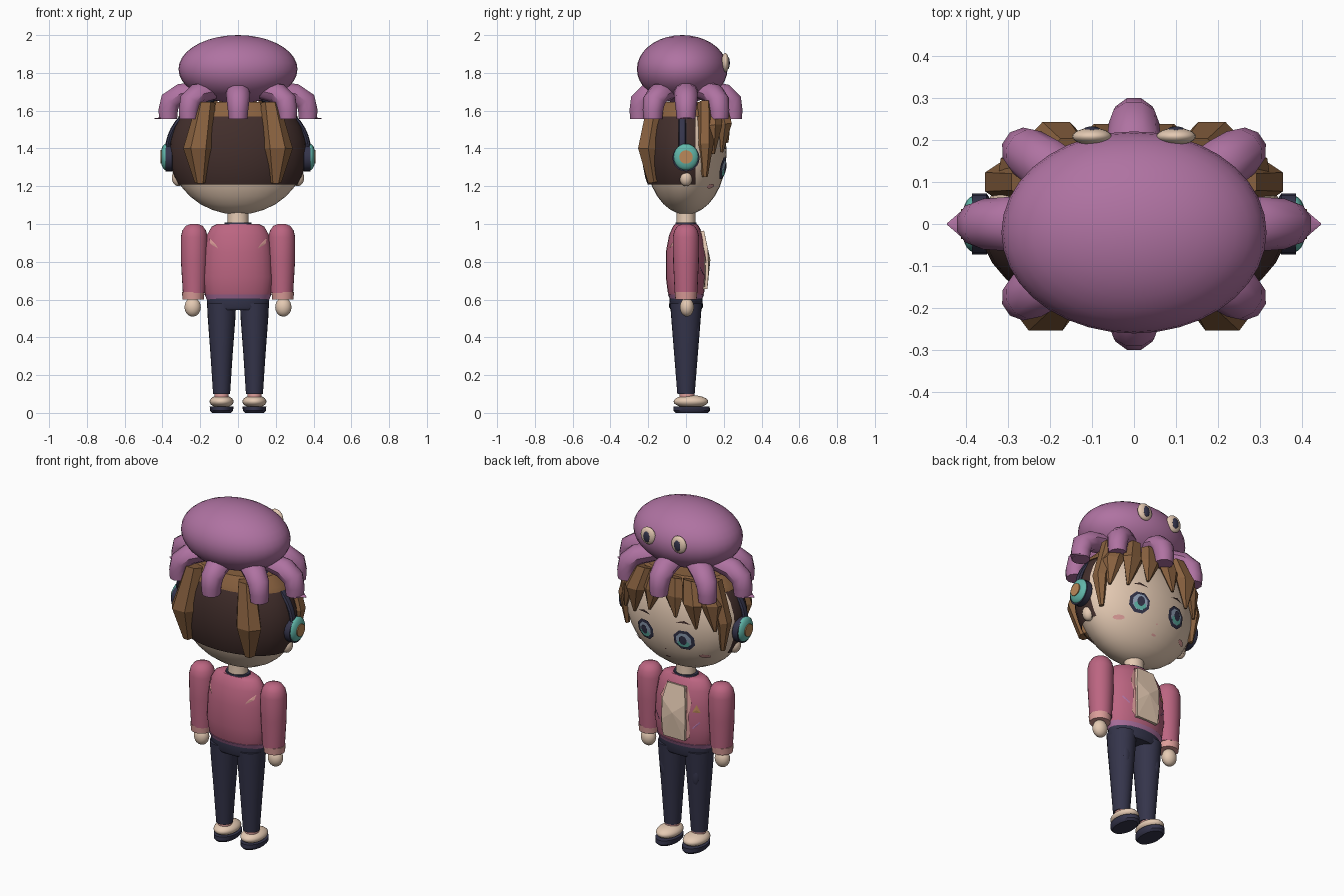
import bpy, bmesh, math
from mathutils import Vector

if "Cube" in bpy.data.objects:
    bpy.data.objects.remove(bpy.data.objects["Cube"], do_unlink=True)

X, Y, Z = Vector((1, 0, 0)), Vector((0, 1, 0)), Vector((0, 0, 1))


def material(name, r, g, b):
    m = bpy.data.materials.new(name)
    m.use_nodes = True
    m.diffuse_color = (r, g, b, 1)
    m.node_tree.nodes["Principled BSDF"].inputs["Base Color"].default_value = (r, g, b, 1)
    return m


skin = material("skin cream", .78, .59, .45)
lilac = material("lilac", .43, .17, .36)
brown = material("brown", .25, .12, .05)
dark = material("dark brown", .055, .028, .025)
navy = material("navy", .035, .035, .07)
teal = material("teal", .12, .47, .40)
orange = material("orange", .50, .25, .10)
rose = material("rose", .50, .13, .22)
pink = material("light pink", .72, .34, .32)
blue = material("grey blue", .30, .38, .50)


def finish(name, bm, mat, smooth=True):
    me = bpy.data.meshes.new(name)
    bm.to_mesh(me)
    bm.free()
    me.materials.append(mat)
    if smooth:
        me.shade_smooth()
        me.set_sharp_from_angle(angle=math.radians(40))
    ob = bpy.data.objects.new(name, me)
    bpy.context.collection.objects.link(ob)
    return ob


def ball(name, loc, size, mat, cuts=(), fill=False, seg=24):
    """Ellipsoid, optionally trimmed by (point, removed direction) planes."""
    bm = bmesh.new()
    bmesh.ops.create_uvsphere(bm, u_segments=seg, v_segments=seg // 2, radius=1)
    for v in bm.verts:
        v.co = Vector(loc) + Vector(a * b for a, b in zip(v.co, size))
    for co, no in cuts:
        geom = bm.verts[:] + bm.edges[:] + bm.faces[:]
        bmesh.ops.bisect_plane(bm, geom=geom, plane_co=co, plane_no=no, clear_outer=True)
    if fill:
        bmesh.ops.holes_fill(bm, edges=[e for e in bm.edges if e.is_boundary])
    return finish(name, bm, mat)


def tube(name, path, radii, mat, side=X, sides=16, smooth=True):
    """Loft of elliptical rings along a path; radii are (along side, across)."""
    bm = bmesh.new()
    path = [Vector(p) for p in path]
    rings = []
    for i, (p, (a, b)) in enumerate(zip(path, radii)):
        t = (path[min(i + 1, len(path) - 1)] - path[max(i - 1, 0)]).normalized()
        n = t.cross(side).normalized()
        angles = [math.tau * k / sides for k in range(sides)]
        rings.append([bm.verts.new(p + side * a * math.cos(u) + n * b * math.sin(u)) for u in angles])
    for r, q in zip(rings, rings[1:]):
        for k in range(sides):
            j = (k + 1) % sides
            bm.faces.new((r[k], r[j], q[j], q[k]))
    bm.faces.new(rings[0])
    bm.faces.new(rings[-1])
    bmesh.ops.recalc_face_normals(bm, faces=bm.faces[:])
    return finish(name, bm, mat, smooth)


def column(name, x, rows, mat, y=0):
    """Upright loft from rows of (height, x radius, y radius)."""
    return tube(name, [(x, y, r[0]) for r in rows], [r[1:] for r in rows], mat, sides=24)


def decal(name, pts, mat, surf, lift=.005, thick=0):
    """Thin plate with an (x, z) outline laid over a curved surface."""
    bm = bmesh.new()
    n = len(pts)
    cx, cz = sum(p[0] for p in pts) / n, sum(p[1] for p in pts) / n
    sign = 1 if surf(cx, cz) > 0 else -1
    place = lambda x, z: bm.verts.new((x, surf(x, z) + sign * lift, z))
    mid, rim = place(cx, cz), [place(*p) for p in pts]
    for i in range(n):
        bm.faces.new((mid, rim[i], rim[(i + 1) % n]))
    bm.normal_update()
    if sum(f.normal.y for f in bm.faces) * sign < 0:
        bmesh.ops.reverse_faces(bm, faces=bm.faces[:])
    ob = finish(name, bm, mat, False)
    if thick:
        mod = ob.modifiers.new("thickness", "SOLIDIFY")
        mod.thickness = thick
    return ob


def oval(x, z, a, b, n=12):
    return [(x + a * math.cos(math.tau * (k + .5) / n), z + b * math.sin(math.tau * (k + .5) / n))
            for k in range(n)]


# Head, neck and hair cap
HEAD = (.36, .215, .33)
face = lambda x, z: HEAD[1] * math.sqrt(max(0, 1 - (x / HEAD[0])**2 - ((z - 1.38) / HEAD[2])**2))
ball("head", (0, 0, 1.38), HEAD, skin, [((0, 0, 1.63), Z)], True, 32)
column("neck", 0, [(.95, .06, .055), (1.0, .055, .05), (1.08, .055, .05)], skin)
ball("hair_back", (0, -.005, 1.38), (.365, .228, .35), dark,
     [((0, 0, 1.21), -Z), ((0, 0, 1.64), Z), ((0, .05, 0), Y)], seg=32)
ball("hair_crown", (0, 0, 1.38), (.375, .238, .36), brown,
     [((0, 0, 1.57), -Z), ((0, 0, 1.645), Z)], True, 20)

# Hair locks, ears, headphone cups and face
for s in (1, -1):
    tag = "left" if s > 0 else "right"

    def lock(name, path, radii, side=X):
        tube(f"{tag}_{name}", [(s * x, y, z) for x, y, z in path], radii, brown, side, 6, False)

    lock("back_lock", [(.17, -.16, 1.64), (.21, -.2, 1.4), (.2, -.17, 1.22)],
         [(.05, .05), (.08, .062), (.03, .035)])
    lock("side_lock", [(.25, .1, 1.64), (.32, .1, 1.42), (.31, .1, 1.25)],
         [(.04, .05), (.045, .04), (.015, .012)], Y)
    lock("temple_lock", [(.2, .14, 1.64), (.275, .15, 1.52), (.29, .145, 1.37)],
         [(.05, .04), (.06, .035), (.008, .008)], Vector((.8, -.6 * s, 0)))
    lock("outer_bang", [(.15, .17, 1.645), (.185, .208, 1.53), (.2, .19, 1.38)],
         [(.05, .04), (.065, .04), (.008, .008)])
    lock("inner_bang", [(.05, .185, 1.645), (.065, .212, 1.55), (.085, .218, 1.43)],
         [(.055, .035), (.06, .03), (.008, .008)])

    ball(f"{tag}_ear", (s * .315, 0, 1.245), (.035, .035, .045), skin)
    tube(f"{tag}_ear_pad", [(s * .335, 0, 1.35), (s * .35, 0, 1.35), (s * .385, 0, 1.35)],
         [(.05, .05), (.072, .072), (.072, .072)], navy, Y, 20)
    ball(f"{tag}_ear_cup", (s * .383, 0, 1.355), (.027, .066, .07), teal)
    tube(f"{tag}_cup_badge", [(s * .395, 0, 1.355), (s * .411, 0, 1.355)], [(.036, .036)] * 2, orange, Y)

    ex = s * .125
    decal(f"{tag}_eye_frame", oval(ex, 1.295, .062, .062, 8), navy, face, .005)
    decal(f"{tag}_eye_white", oval(ex, 1.295, .045, .046, 8), blue, face, .009)
    decal(f"{tag}_iris", oval(ex, 1.275, .036, .024, 8), teal, face, .012)
    decal(f"{tag}_pupil", oval(ex, 1.298, .022, .028), navy, face, .015)
    decal(f"{tag}_blush", oval(s * .215, 1.2, .028, .012), pink, face)
    decal(f"{tag}_eyebrow", [(s * .08, 1.395), (s * .13, 1.412), (s * .17, 1.395), (s * .13, 1.398)], dark, face)
decal("nose", oval(0, 1.21, .005, .005, 6), pink, face)
decal("mouth", oval(0, 1.155, .016, .006, 8), pink, face)

# Headphone band
arc = [math.pi * k / 24 for k in range(25)]
tube("headphone_band", [(.372 * math.cos(u), -.02, 1.39 + .29 * math.sin(u)) for u in arc],
     [(.02, .014)] * 25, navy, Y, 8)

# Octopus hat with eight drooping arms
ball("octopus_body", (0, -.02, 1.82), (.315, .24, .18), lilac, seg=36)
for k in range(8):
    u = math.tau * k / 8
    d = Vector((.37 * math.cos(u), .248 * math.sin(u), 0))
    side = Z.cross(d).normalized()
    tube(f"octopus_arm_{k + 1}", [d * .5 + Z * 1.71, d * .82 + Z * 1.69, d * .97 + Z * 1.65, d + Z * 1.6, d + Z * 1.555],
         [(.062, .05), (.064, .055), (.06, .058), (.054, .054), (.05, .05)], lilac, side, 10)
for s in (1, -1):
    tube("octopus_arm_tip", [(s * .4, 0, 1.562), (s * .444, 0, 1.557)], [(.04, .006), (.002, .002)], lilac, Y, 6)
    ball("octopus_eye", (s * .1, .208, 1.855), (.047, .02, .05), skin)
    ball("octopus_pupil", (s * .1, .222, 1.853), (.022, .01, .032), navy)

# Jacket torso
TORSO = [(.605, .166, .085), (.64, .178, .097), (.72, .188, .107), (.85, .18, .107),
         (.94, .165, .09), (.985, .14, .07), (1.0, .11, .058)]
column("jacket", 0, TORSO, rose)
column("jacket_hem", 0, [(.6, .165, .084), (.628, .178, .097)], lilac)
column("shirt_collar", 0, [(.99, .075, .06), (1.008, .07, .055)], navy)


def chest(x, z):
    for (z0, a0, b0), (z1, a1, b1) in zip(TORSO, TORSO[1:]):
        if z <= z1:
            f = (z - z0) / (z1 - z0)
            a, b = a0 + f * (a1 - a0), b0 + f * (b1 - b0)
            return b * math.sqrt(max(0, 1 - (x / a)**2))
    return TORSO[-1][2]


back = lambda x, z: -chest(x, z)
decal("shirt_panel", [(-.07, .655), (.07, .655), (.076, .75), (.075, .87), (.055, .965),
                      (-.055, .965), (-.075, .87), (-.076, .75)], skin, chest, .022, .035)
for s in (1, -1):
    decal("lapel", [(s * .07, .66), (s * .095, .68), (s * .088, .8), (s * .1, .88), (s * .06, .975), (s * .07, .86)],
          pink, chest, .009)
    decal("shoulder_patch", [(s * .152, .925), (s * .146, .895), (s * .105, .87), (s * .12, .895)], pink, back, .006)
    decal("jacket_stripe", [(s * .105, .735), (s * .11, .728), (s * .145, .765), (s * .14, .772)], lilac, chest, .006)
decal("triangle_badge", [(-.105, .825), (-.145, .825), (-.125, .87)], orange, chest, .006)

# Arms, hips, legs and shoes
column("hips", 0, [(.545, .155, .08), (.56, .165, .09), (.62, .165, .086)], navy)
for s in (1, -1):
    tag = "left" if s > 0 else "right"
    arm = [(1.0, .02, .02), (.99, .045, .045), (.965, .063, .062), (.93, .071, .07),
           (.8, .07, .068), (.635, .06, .06)]
    column(f"{tag}_sleeve", s * .232, arm, rose)
    column(f"{tag}_cuff", s * .237, [(.64, .06, .06), (.6, .056, .056)], pink)
    ball(f"{tag}_hand", (s * .24, .005, .56), (.043, .037, .05), skin)
    column(f"{tag}_leg", s * .087, [(.58, .077, .084), (.5, .073, .078), (.3, .058, .062), (.1, .045, .046)], navy)
    ball(f"{tag}_pocket", (s * .1, .058, .44), (.025, .015, .06), navy)
    column(f"{tag}_sock", s * .087, [(.07, .038, .04), (.115, .038, .04)], pink, .005)
    ball(f"{tag}_shoe", (s * .087, .026, .06), (.064, .092, .034), skin)
    column(f"{tag}_sole", s * .087, [(0, .05, .085), (.012, .061, .097), (.035, .063, .095)], navy, .03)
